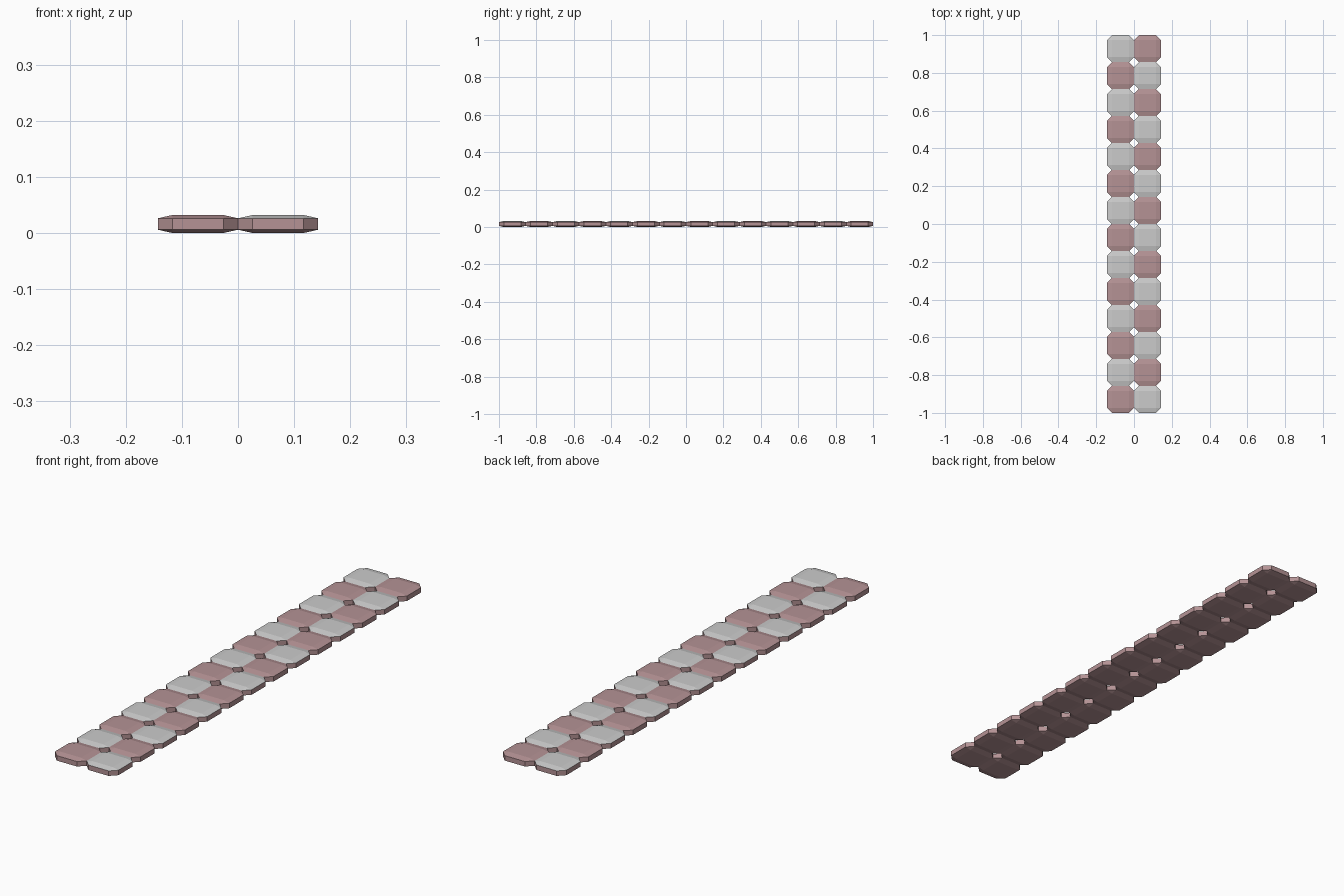
import bpy, bmesh

if "Cube" in bpy.data.objects:
    bpy.data.objects.remove(bpy.data.objects["Cube"])

ROWS, COLS = 14, 2
P = 2.0 / ROWS          # tile pitch
H = 0.032               # tile thickness
CHAMFER = 0.182         # chamfer as a fraction of tile size


def material(name, rgb):
    m = bpy.data.materials.new(name)
    m.diffuse_color = (*rgb, 1)
    m.use_nodes = True
    m.node_tree.nodes["Principled BSDF"].inputs["Base Color"].default_value = m.diffuse_color
    return m


brown = material("brown", (0.46, 0.29, 0.30))
grey = material("light_grey", (0.8, 0.8, 0.8))


def tile_mesh(name, pale_top):
    # Chamfered cube flattened into a slab; pale tiles are light on top only
    bm = bmesh.new()
    bmesh.ops.create_cube(bm, size=1)
    bmesh.ops.bevel(bm, geom=bm.edges[:], offset=CHAMFER, offset_type='OFFSET',
                    segments=1, affect='EDGES', profile=0.5)
    bmesh.ops.scale(bm, vec=(P, P, H), verts=bm.verts)
    bmesh.ops.translate(bm, vec=(0, 0, H / 2), verts=bm.verts)
    bm.normal_update()
    for f in bm.faces:
        f.material_index = 1 if pale_top and f.normal.z > 0.1 else 0
    me = bpy.data.meshes.new(name)
    bm.to_mesh(me)
    bm.free()
    me.materials.append(brown)
    me.materials.append(grey)
    return me


meshes = [tile_mesh("brown_tile", False), tile_mesh("pale_tile", True)]

# Checkerboard strip, two tiles wide
for row in range(ROWS):
    for col in range(COLS):
        me = meshes[(row + col) % 2]
        ob = bpy.data.objects.new(f"{me.name}_{row}_{col}", me)
        ob.location = ((col - 0.5) * P, (row + 0.5) * P - 1, 0)
        bpy.context.collection.objects.link(ob)
